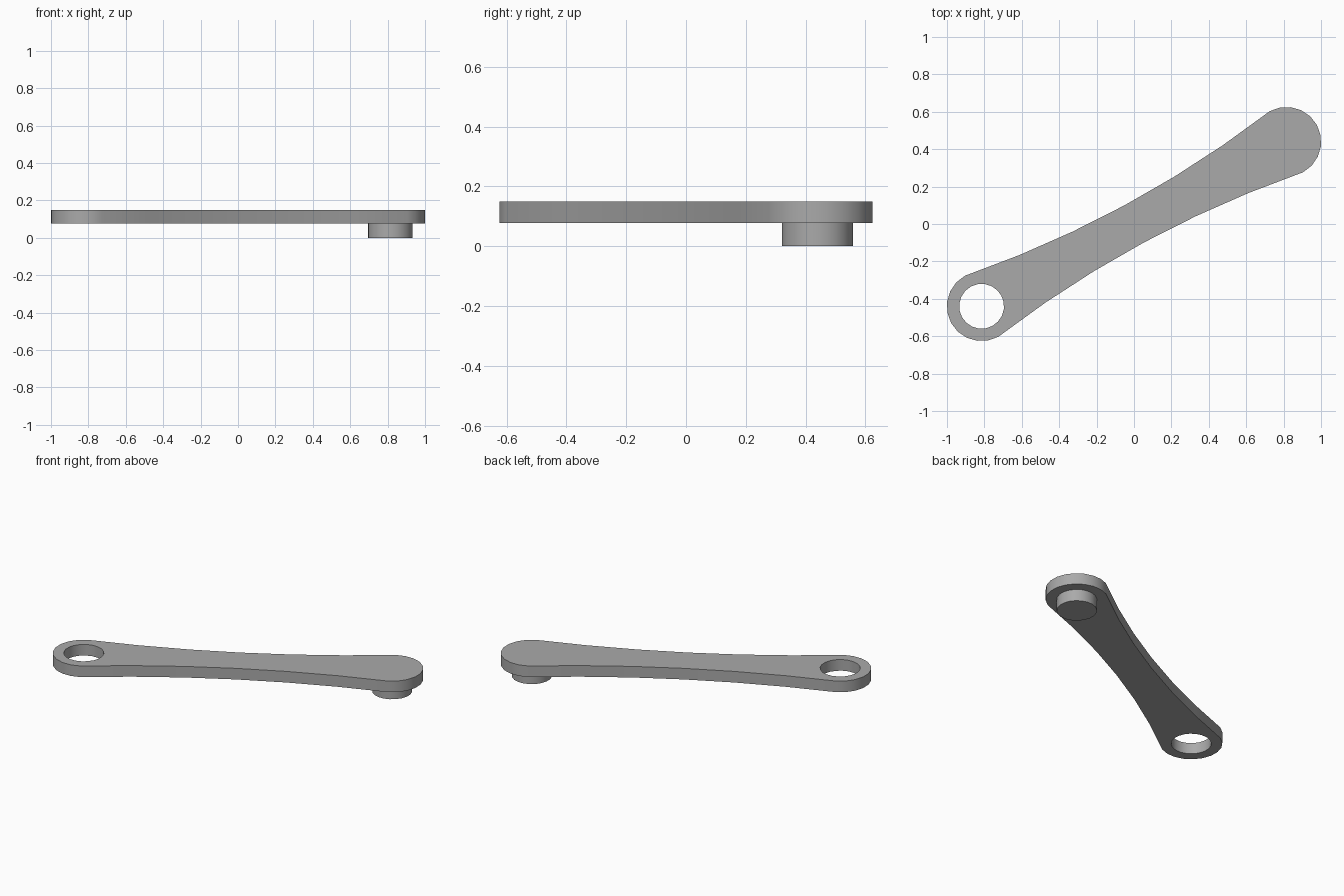
import bpy, bmesh, math
from mathutils import Matrix, Vector

cube = bpy.data.objects.get("Cube")
if cube:
    bpy.data.objects.remove(cube, do_unlink=True)

ANGLE = math.atan2(0.44, 0.815)     # direction of the arm in plan
REACH = 0.926                       # half distance between end centres
END_R, WAIST, BORE_R = 0.186, 0.112, 0.12
BOTTOM, TOP = 0.077, 0.15

grey = bpy.data.materials.new("plain grey")
grey.use_nodes = True
colour = (0.4, 0.4, 0.4, 1)
grey.diffuse_color = colour
grey.node_tree.nodes["Principled BSDF"].inputs["Base Color"].default_value = colour


def circle(cx, radius, start, sweep, steps):
    """Points along an arc centred on the arm's axis."""
    return [(cx + radius * math.cos(start + sweep * i / steps),
             radius * math.sin(start + sweep * i / steps)) for i in range(steps)]


def waisted_side(direction):
    """One concave long edge, running from one rounded end to the other."""
    pts = []
    for i in range(6):
        t = 1 - i / 3
        pts.append((direction * REACH * t, direction * (WAIST + (END_R - WAIST) * t * t)))
    return pts


def extruded(name, loops, low, high):
    """Fill closed outlines, with inner ones as holes, and give them height."""
    bm = bmesh.new()
    edges = []
    for loop in loops:
        verts = [bm.verts.new((x, y, low)) for x, y in loop]
        edges += [bm.edges.new((v, verts[(i + 1) % len(verts)])) for i, v in enumerate(verts)]
    bmesh.ops.triangle_fill(bm, edges=edges, use_beauty=True, normal=Vector((0, 0, 1)))
    result = bmesh.ops.extrude_face_region(bm, geom=bm.faces[:], use_keep_orig=True)
    raised = [g for g in result["geom"] if isinstance(g, bmesh.types.BMVert)]
    bmesh.ops.translate(bm, verts=raised, vec=(0, 0, high - low))
    bmesh.ops.rotate(bm, verts=bm.verts[:], cent=(0, 0, 0), matrix=Matrix.Rotation(ANGLE, 3, "Z"))
    bmesh.ops.recalc_face_normals(bm, faces=bm.faces[:])
    mesh = bpy.data.meshes.new(name)
    bm.to_mesh(mesh)
    bm.free()
    mesh.materials.append(grey)
    obj = bpy.data.objects.new(name, mesh)
    bpy.context.collection.objects.link(obj)
    bpy.ops.object.select_all(action="DESELECT")
    obj.select_set(True)
    bpy.context.view_layer.objects.active = obj
    bpy.ops.object.shade_smooth_by_angle(angle=math.radians(30))
    return obj


# Link arm: two rounded ends, concave sides and a bore at the left-hand end
outline = (circle(REACH, END_R, -math.pi / 2, math.pi, 10) + waisted_side(1)
           + circle(-REACH, END_R, math.pi / 2, math.pi, 10) + waisted_side(-1))
bore = circle(-REACH, BORE_R, 0, math.tau, 20)
extruded("link_arm", [outline, bore], BOTTOM, TOP)

# Round pin below the solid end
extruded("pivot_pin", [circle(REACH, BORE_R, 0, math.tau, 20)], 0, BOTTOM)
